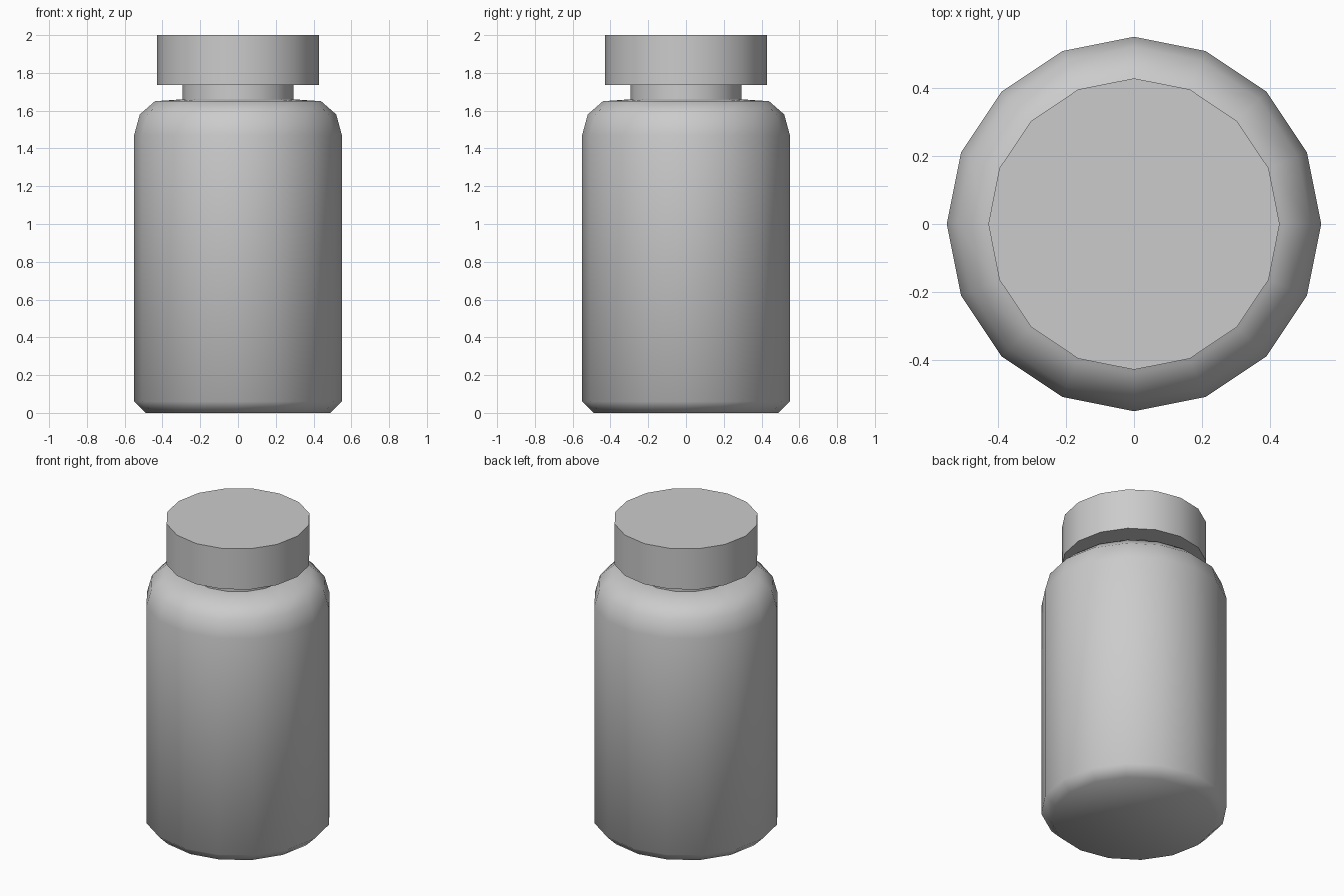
import bpy
import bmesh
import math

default_cube = bpy.data.objects.get("Cube")
if default_cube:
    bpy.data.objects.remove(default_cube, do_unlink=True)

SIDES = 16

# Single plain grey for the whole bottle
grey = bpy.data.materials.new("light_grey")
grey.use_nodes = True
colour = (0.6, 0.6, 0.6, 1)
grey.diffuse_color = colour
grey.node_tree.nodes["Principled BSDF"].inputs["Base Color"].default_value = colour


def lathe(name, profile):
    """Revolve (radius, height) points, bottom to top, and close both ends."""
    bm = bmesh.new()
    rings = []
    for radius, z in profile:
        angles = [math.tau * i / SIDES for i in range(SIDES)]
        rings.append([bm.verts.new((radius * math.cos(a), radius * math.sin(a), z))
                      for a in angles])
    for low, high in zip(rings, rings[1:]):
        for i in range(SIDES):
            j = (i + 1) % SIDES
            bm.faces.new((low[i], low[j], high[j], high[i]))
    bm.faces.new(rings[0][::-1])
    bm.faces.new(rings[-1])
    mesh = bpy.data.meshes.new(name)
    bm.to_mesh(mesh)
    bm.free()
    mesh.materials.append(grey)
    obj = bpy.data.objects.new(name, mesh)
    bpy.context.collection.objects.link(obj)
    bpy.ops.object.select_all(action="DESELECT")
    obj.select_set(True)
    bpy.context.view_layer.objects.active = obj
    bpy.ops.object.shade_smooth_by_angle(angle=math.radians(60))
    return obj


# Body with chamfered base, rounded shoulder and narrow neck
lathe("bottle_body", [(0.49, 0), (0.55, 0.06), (0.55, 1.47), (0.52, 1.58),
                      (0.44, 1.65), (0.295, 1.66), (0.295, 1.74)])

# Wide flat screw cap
lathe("cap", [(0.428, 1.735), (0.428, 2.0)])
